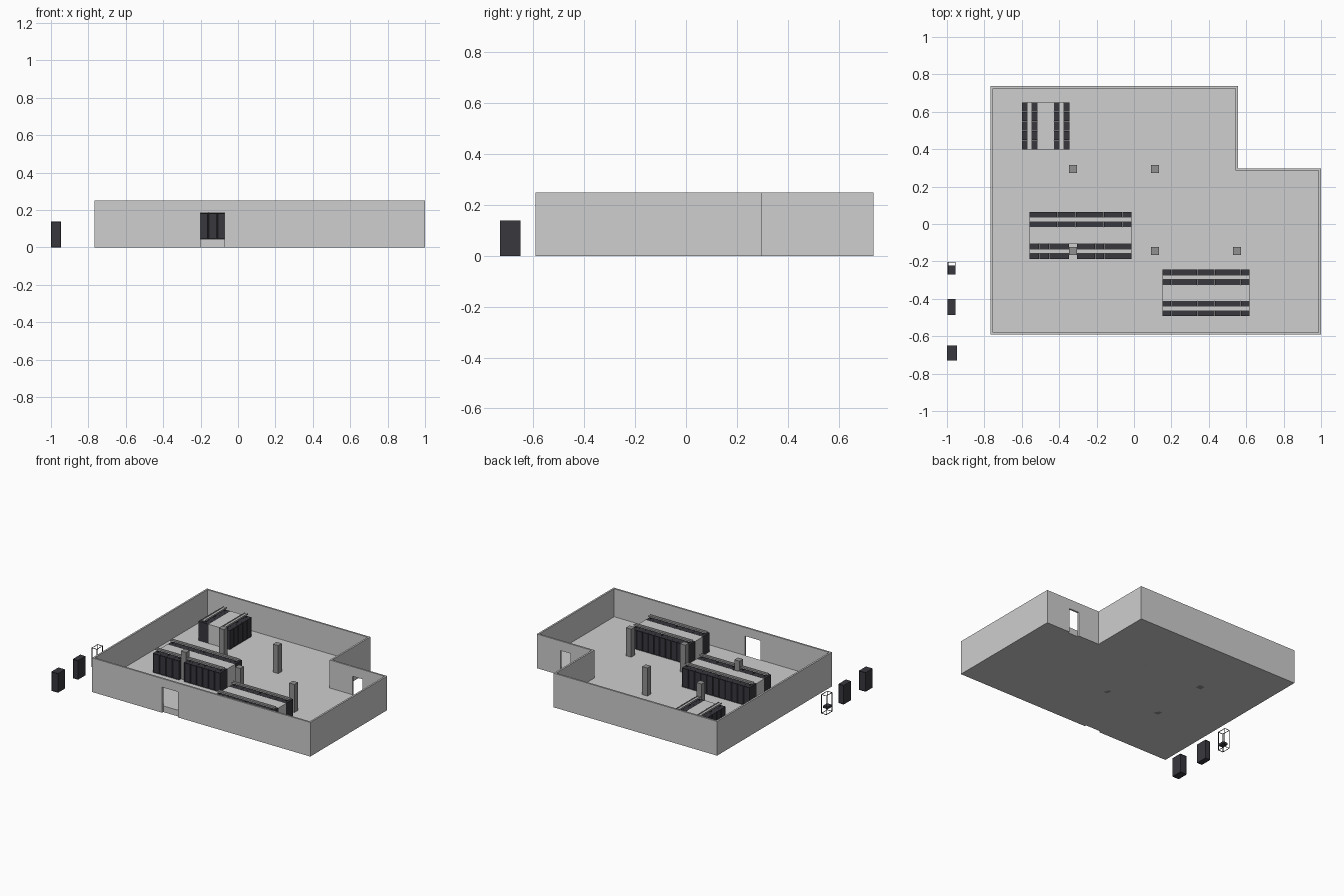
import bpy
import bmesh
from mathutils import Matrix

cube = bpy.data.objects.get("Cube")
if cube:
    bpy.data.objects.remove(cube, do_unlink=True)


def material(name, color):
    mat = bpy.data.materials.new(name)
    mat.use_nodes = True
    mat.diffuse_color = (*color, 1)
    mat.node_tree.nodes["Principled BSDF"].inputs["Base Color"].default_value = (*color, 1)
    return mat


LIGHT = material("light grey", (0.61, 0.62, 0.61))
GREY = material("column grey", (0.28, 0.285, 0.28))
DARK = material("charcoal", (0.04, 0.039, 0.048))

FLOOR, RACK, WALL, T = 0.045, 0.14, 0.25, 0.013
TOP = FLOOR + RACK


def add_box(bm, x, y, z, inset=None):
    """Add a box from (min, max) ranges; sides along the inset axis get recessed doors."""
    size = [b - a for a, b in (x, y, z)]
    mid = [(a + b) / 2 for a, b in (x, y, z)]
    mat = Matrix.Translation(mid) @ Matrix.Diagonal((*size, 1))
    verts = bmesh.ops.create_cube(bm, size=1, matrix=mat)["verts"]
    if inset is not None:
        faces = {f for v in verts for f in v.link_faces}
        for f in faces:
            f.normal_update()
        doors = [f for f in faces if abs(f.normal[inset]) > 0.9]
        bmesh.ops.inset_individual(bm, faces=doors, thickness=0.004, depth=-0.002)


def make(name, mat, boxes, inset=None):
    bm = bmesh.new()
    for b in boxes:
        add_box(bm, *b, inset=inset)
    mesh = bpy.data.meshes.new(name)
    bm.to_mesh(mesh)
    bm.free()
    mesh.materials.append(mat)
    obj = bpy.data.objects.new(name, mesh)
    bpy.context.collection.objects.link(obj)
    return obj


# Room outline: a rectangle with its back left corner cut away
X0, X1, XN = -0.768, 1.0, 0.556
Y0, Y1, YN = -0.592, 0.737, 0.298
FULL = (0, WALL)
front, notch = (Y0, Y0 + T), (YN - T, YN)
door_f, door_n = (-0.20, -0.072), (0.727, 0.808)

make("room_walls", LIGHT, [
    ((X0, X0 + T), (Y0 + T, Y1 - T), FULL),
    ((X0, XN), (Y1 - T, Y1), FULL),
    ((XN - T, XN), (YN - T, Y1 - T), FULL),
    ((X1 - T, X1), (Y0 + T, YN - T), FULL),
    ((X0, door_f[0]), front, FULL),
    ((door_f[1], X1), front, FULL),
    (door_f, front, (0.187, WALL)),
    ((XN, door_n[0]), notch, FULL),
    ((door_n[1], X1), notch, FULL),
    (door_n, notch, (0.18, WALL)),
])

# Raised floor inside the walls
make("raised_floor", LIGHT, [
    ((X0 + T, XN - T), (Y0 + T, Y1 - T), (0, FLOOR)),
    ((XN - T, X1 - T), (Y0 + T, YN - T), (0, FLOOR)),
])

# Structural columns on a regular grid
for i, (cx, cy) in enumerate([(-0.326, 0.294), (0.113, 0.294), (-0.326, -0.144),
                              (0.113, -0.144), (0.551, -0.144)]):
    h = 0.021
    make(f"column_{i + 1}", GREY, [((cx - h, cx + h), (cy - h, cy + h), FULL)])


def pod(name, along, rows, segments):
    """Two rows of racks with cable trays, and an enclosed aisle between them."""
    def place(a, c, z):
        return (a, c, z) if along == 0 else (c, a, z)

    for r, (c, parts) in enumerate(zip(rows, segments)):
        racks, trays, brackets = [], [], []
        mid = (c[0] + c[1]) / 2
        for a0, a1 in parts:
            n = round((a1 - a0) / 0.048)
            step = (a1 - a0) / n
            for i in range(n):
                s = a0 + i * step
                racks.append(place((s + 0.0005, s + step - 0.0005), c, (FLOOR, TOP)))
            # U-shaped tray carried on small brackets
            w = 0.013
            trays.append(place((a0, a1), (mid - w, mid + w), (TOP + 0.012, TOP + 0.015)))
            for side in (-w, w - 0.002):
                trays.append(place((a0, a1), (mid + side, mid + side + 0.002),
                                   (TOP + 0.015, TOP + 0.022)))
            for e in (a0 + 0.02, (a0 + a1) / 2, a1 - 0.02):
                brackets.append(place((e - 0.002, e + 0.002), (mid - w, mid + w),
                                      (TOP, TOP + 0.012)))
        make(f"{name}_racks_{r + 1}", DARK, racks, inset=1 - along)
        make(f"{name}_cable_tray_{r + 1}", LIGHT, trays)
        make(f"{name}_tray_brackets_{r + 1}", DARK, brackets)

    # Aisle roof and end panels
    inner = sorted(v for c in rows for v in c)[1:3]
    a0, a1 = segments[0][0][0], segments[0][-1][1]
    make(f"{name}_aisle_enclosure", LIGHT, [
        place((a0, a1), inner, (TOP - 0.004, TOP)),
        place((a0, a0 + 0.004), inner, (FLOOR, TOP - 0.004)),
        place((a1 - 0.004, a1), inner, (FLOOR, TOP - 0.004)),
    ])


pod("back_pod", 1, [(-0.6, -0.516), (-0.429, -0.345)], [[(0.397, 0.651)]] * 2)
pod("middle_pod", 0, [(-0.017, 0.064), (-0.187, -0.104)],
    [[(-0.56, -0.013)], [(-0.56, -0.347), (-0.305, -0.013)]])
pod("front_pod", 0, [(-0.326, -0.243), (-0.493, -0.412)], [[(0.153, 0.617)]] * 2)

# Separate cabinets standing outside the room
make("wide_cabinet", DARK, [((-1.0, -0.946), (-0.731, -0.65), (0, RACK))], inset=1)
make("narrow_cabinet", DARK, [((-0.996, -0.954), (-0.487, -0.402), (0, RACK))], inset=1)

# Open frame cabinet: twelve thin bars and one equipment unit
fx, fy, fz, t = (-0.996, -0.954), (-0.27, -0.202), (0, RACK), 0.003


def ends(r):
    return (r[0], r[0] + t), (r[1] - t, r[1])


bars = [(x, y, fz) for x in ends(fx) for y in ends(fy)]
bars += [(x, fy, z) for x in ends(fx) for z in ends(fz)]
bars += [(fx, y, z) for y in ends(fy) for z in ends(fz)]
make("open_frame", DARK, bars)
make("equipment_unit", DARK, [((-0.994, -0.956), (-0.268, -0.222), (0.034, 0.05))])
